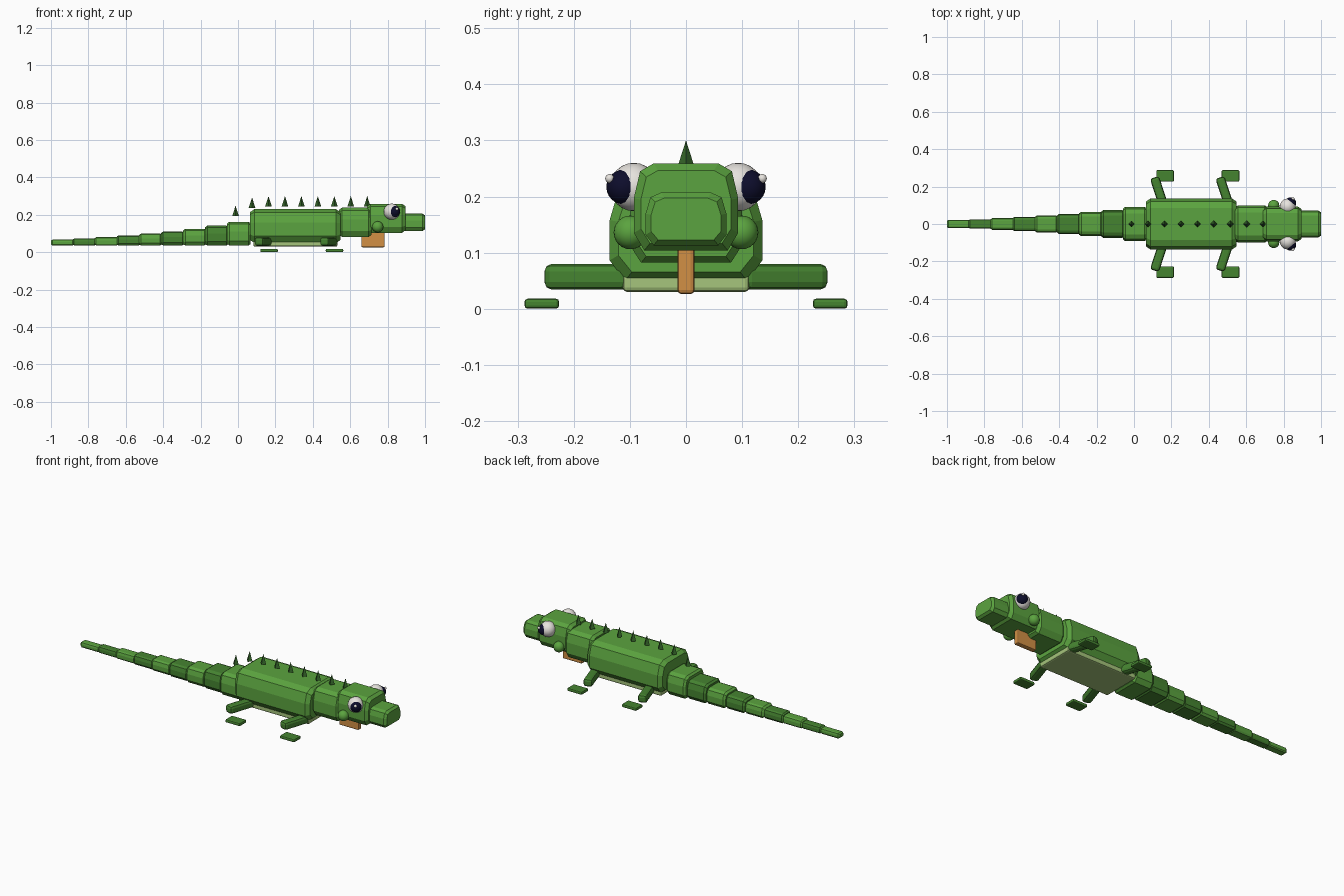
import bpy, bmesh, math
from mathutils import Matrix

cube = bpy.data.objects.get("Cube")
if cube:
    bpy.data.objects.remove(cube, do_unlink=True)


def material(name, r, g, b):
    m = bpy.data.materials.new(name)
    m.use_nodes = True
    m.diffuse_color = (r, g, b, 1)
    bsdf = next(n for n in m.node_tree.nodes if n.type == 'BSDF_PRINCIPLED')
    bsdf.inputs["Base Color"].default_value = (r, g, b, 1)
    bsdf.inputs["Roughness"].default_value = 0.7
    return m


GREEN = material("leaf green", 0.105, 0.37, 0.05)
DARK = material("dark green", 0.06, 0.23, 0.03)
SPIKE = material("spike green", 0.035, 0.13, 0.022)
BELLY = material("pale belly green", 0.38, 0.56, 0.2)
ORANGE = material("throat orange", 0.65, 0.28, 0.06)
WHITE = material("eye white", 0.83, 0.8, 0.76)
NAVY = material("pupil navy", 0.004, 0.004, 0.025)


def finish(name, bm, mat, smooth=False):
    bmesh.ops.recalc_face_normals(bm, faces=bm.faces)
    for f in bm.faces:
        f.smooth = smooth
    mesh = bpy.data.meshes.new(name)
    bm.to_mesh(mesh)
    bm.free()
    mesh.materials.append(mat)
    ob = bpy.data.objects.new(name, mesh)
    bpy.context.collection.objects.link(ob)
    return ob


# Half cross-section, as fractions of half width and height
PROFILE = [(0.62, 1), (0.88, 0.91), (1, 0.6), (1, 0.2), (0.8, 0)]


def hull(name, x0, x1, half_w, z0, z1, mat, cap):
    """Faceted block along x with chamfered ends."""
    bm = bmesh.new()
    outline = PROFILE + [(-y, z) for y, z in reversed(PROFILE)]
    mid = (z0 + z1) / 2
    shrink = cap * 0.7
    ky = 1 - shrink / half_w
    kz = 1 - 2 * shrink / (z1 - z0)
    rings = []
    for x, sy, sz in ((x0, ky, kz), (x0 + cap, 1, 1), (x1 - cap, 1, 1), (x1, ky, kz)):
        rings.append([bm.verts.new((x, y * half_w * sy, mid + (z - 0.5) * (z1 - z0) * sz))
                      for y, z in outline])
    n = len(outline)
    for a, b in zip(rings, rings[1:]):
        for i in range(n):
            bm.faces.new((a[i], a[(i + 1) % n], b[(i + 1) % n], b[i]))
    bm.faces.new(rings[0])
    bm.faces.new(rings[-1])
    return finish(name, bm, mat)


def block(name, center, size, mat, bevel, turn=0):
    """Box with rounded edges, turned about z."""
    bm = bmesh.new()
    bmesh.ops.create_cube(bm, size=1)
    bmesh.ops.scale(bm, vec=size, verts=bm.verts)
    bmesh.ops.bevel(bm, geom=bm.edges[:], offset=bevel, segments=2, profile=0.5, affect='EDGES')
    bmesh.ops.rotate(bm, matrix=Matrix.Rotation(turn, 3, 'Z'), verts=bm.verts)
    bmesh.ops.translate(bm, vec=center, verts=bm.verts)
    return finish(name, bm, mat)


def ball(name, center, radius, mat):
    bm = bmesh.new()
    bmesh.ops.create_uvsphere(bm, u_segments=20, v_segments=12, radius=radius)
    bmesh.ops.translate(bm, vec=center, verts=bm.verts)
    return finish(name, bm, mat, smooth=True)


# Trunk, neck, head and snout
hull("body", 0.065, 0.547, 0.136, 0.05, 0.23, GREEN, 0.022)
hull("neck", 0.54, 0.715, 0.1, 0.082, 0.238, GREEN, 0.016)
hull("head", 0.69, 0.895, 0.093, 0.104, 0.259, GREEN, 0.018)
hull("snout", 0.88, 1.0, 0.072, 0.113, 0.207, GREEN, 0.014)
block("belly", (0.307, 0, 0.046), (0.45, 0.226, 0.032), BELLY, 0.008)
block("throat_flap", (0.722, 0, 0.07), (0.125, 0.03, 0.088), ORANGE, 0.007)

# Tapering tail: half width and top of each segment
tail = [(0.092, 0.163), (0.074, 0.142), (0.065, 0.125), (0.054, 0.111), (0.046, 0.1),
        (0.038, 0.09), (0.031, 0.081), (0.025, 0.073), (0.022, 0.067)]
for i, (half_w, top) in enumerate(tail):
    x1 = 0.068 - i * 0.118
    x0 = max(x1 - 0.126, -1)
    hull(f"tail_segment_{i + 1}", x0, x1, half_w, 0.036, top, DARK if i % 2 else GREEN,
         0.012 if i < 5 else 0.008)

# Row of spikes along the back
for i in range(9):
    base = {0: 0.193, 1: 0.237}.get(i, 0.244)
    bm = bmesh.new()
    bmesh.ops.create_cone(bm, cap_ends=True, segments=4, radius1=0.018, radius2=0, depth=0.056)
    bmesh.ops.translate(bm, vec=(-0.013 + i * 0.088, 0, base + 0.028), verts=bm.verts)
    finish(f"back_spike_{i + 1}", bm, SPIKE)

# Mirrored legs, feet, cheeks and eyes
for side, s in (("left", 1), ("right", -1)):
    for end, x in (("front", 0.484), ("rear", 0.134)):
        block(f"{end}_{side}_leg", (x, s * 0.173, 0.057), (0.05, 0.16, 0.046), DARK, 0.014,
              s * math.radians(18))
        block(f"{end}_{side}_foot", (x + 0.032, s * 0.257, 0.013), (0.094, 0.062, 0.018), DARK, 0.006)
    ball(f"{side}_cheek", (0.747, s * 0.099, 0.136), 0.03, GREEN)
    ball(f"{side}_eye", (0.822, s * 0.093, 0.217), 0.043, WHITE)
    ball(f"{side}_pupil", (0.836, s * 0.111, 0.217), 0.031, NAVY)
    ball(f"{side}_eye_glint", (0.85, s * 0.136, 0.232), 0.008, WHITE)

# Rest the feet on the ground
for ob in bpy.context.collection.objects:
    if ob.type == 'MESH' and ob.name.endswith("foot"):
        low = min(v.co.z for v in ob.data.vertices)
        for v in ob.data.vertices:
            v.co.z -= low
